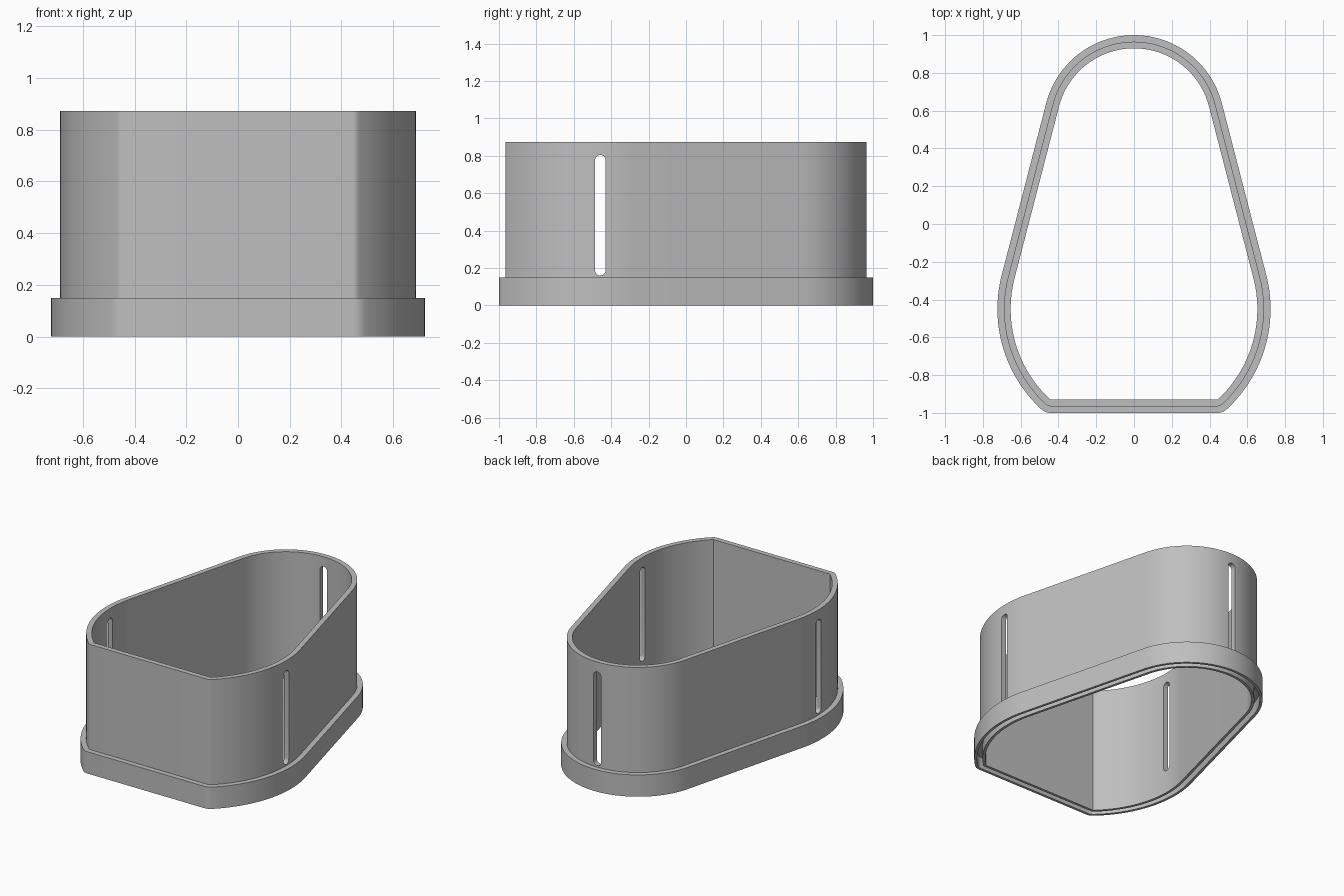
import bpy
import bmesh
from math import pi, sin, cos, asin, radians
from mathutils import Vector, Matrix

cube = bpy.data.objects.get("Cube")
if cube:
    bpy.data.objects.remove(cube, do_unlink=True)

grey = bpy.data.materials.new("plain grey")
grey.use_nodes = True
colour = (0.52, 0.52, 0.52, 1)
grey.diffuse_color = colour
grey.node_tree.nodes["Principled BSDF"].inputs["Base Color"].default_value = colour

# Inner outline: small back arc, tangent sides, wide front arcs, flat front
BACK_Y, BACK_R = 0.52, 0.41
WIDE_Y, WIDE_R = -0.45, 0.653
FRONT_Y = -0.93
WALL, FLANGE = 0.035, 0.07
FLANGE_TOP, HEIGHT = 0.15, 0.873


def arc(cy, r, start, end, steps):
    """Points on an arc about (0, cy), each with its outward direction."""
    result = []
    for i in range(steps + 1):
        a = start + (end - start) * i / steps
        n = Vector((cos(a), sin(a), 0))
        result.append((Vector((0, cy, 0)) + n * r, n))
    return result


def half_outline():
    tangent = asin((WIDE_R - BACK_R) / (BACK_Y - WIDE_Y))
    corner = asin((FRONT_Y - WIDE_Y) / WIDE_R)
    pts = arc(BACK_Y, BACK_R, pi / 2, tangent, 32)
    pts += arc(WIDE_Y, WIDE_R, tangent, corner, 32)
    tip = pts[-1][0]
    # Fan of directions, so that offset outlines get a rounded corner
    for i in range(1, 7):
        a = corner + (-pi / 2 - corner) * i / 6
        pts.append((tip, Vector((cos(a), sin(a), 0))))
    return pts


def finish(name, bm):
    bmesh.ops.recalc_face_normals(bm, faces=bm.faces[:])
    mesh = bpy.data.meshes.new(name)
    bm.to_mesh(mesh)
    bm.free()
    mesh.materials.append(grey)
    obj = bpy.data.objects.new(name, mesh)
    bpy.context.collection.objects.link(obj)
    return obj


# Wall with a base flange, grooved underneath: (offset, height) section
half = half_outline()
flip = Matrix.Diagonal((-1, 1, 1))
outline = half + [(flip @ p, flip @ n) for p, n in reversed(half[1:])]
section = [(0, 0), (0.018, 0), (0.018, 0.08), (0.052, 0.08), (0.052, 0),
           (FLANGE, 0), (FLANGE, FLANGE_TOP), (WALL, FLANGE_TOP),
           (WALL, HEIGHT), (0, HEIGHT)]

bm = bmesh.new()
rings = [[bm.verts.new(p + n * off + Vector((0, 0, z))) for p, n in outline]
         for off, z in section]
for k, ring in enumerate(rings):
    following = rings[(k + 1) % len(rings)]
    for i in range(len(ring)):
        j = (i + 1) % len(ring)
        bm.faces.new((ring[i], ring[j], following[j], following[i]))
bmesh.ops.remove_doubles(bm, verts=bm.verts[:], dist=0.0001)
body = finish("flanged_wall", bm)


# Upright round-ended slots at the back and both sides
def slot_cutter(name, centre, angle, width=0.056, low=0.16, high=0.805):
    r = width / 2
    bm = bmesh.new()
    loop = []
    for start, z in ((0, high - r), (pi, low + r)):
        for i in range(13):
            a = start + pi * i / 12
            loop.append(bm.verts.new((-0.1, r * cos(a), z + r * sin(a))))
    face = bm.faces.new(loop)
    out = bmesh.ops.extrude_face_region(bm, geom=[face])
    moved = [g for g in out["geom"] if isinstance(g, bmesh.types.BMVert)]
    bmesh.ops.translate(bm, verts=moved, vec=(0.2, 0, 0))
    place = Matrix.Translation(centre) @ Matrix.Rotation(angle, 4, "Z")
    bmesh.ops.transform(bm, matrix=place, verts=bm.verts[:])
    obj = finish(name, bm)
    obj.hide_render = True
    return obj


bpy.context.view_layer.objects.active = body
body.select_set(True)
slots = (("back_slot", (0, BACK_Y + BACK_R, 0), pi / 2),
         ("left_slot", (WIDE_R, WIDE_Y - 0.008, 0), 0),
         ("right_slot", (-WIDE_R, WIDE_Y - 0.008, 0), pi))
for name, centre, angle in slots:
    cutter = slot_cutter(name, centre, angle)
    cut = body.modifiers.new(name, "BOOLEAN")
    cut.operation = "DIFFERENCE"
    cut.solver = "EXACT"
    cut.object = cutter
    bpy.ops.object.modifier_apply(modifier=name)
    bpy.data.objects.remove(cutter, do_unlink=True)

bpy.ops.object.shade_smooth_by_angle(angle=radians(30))
